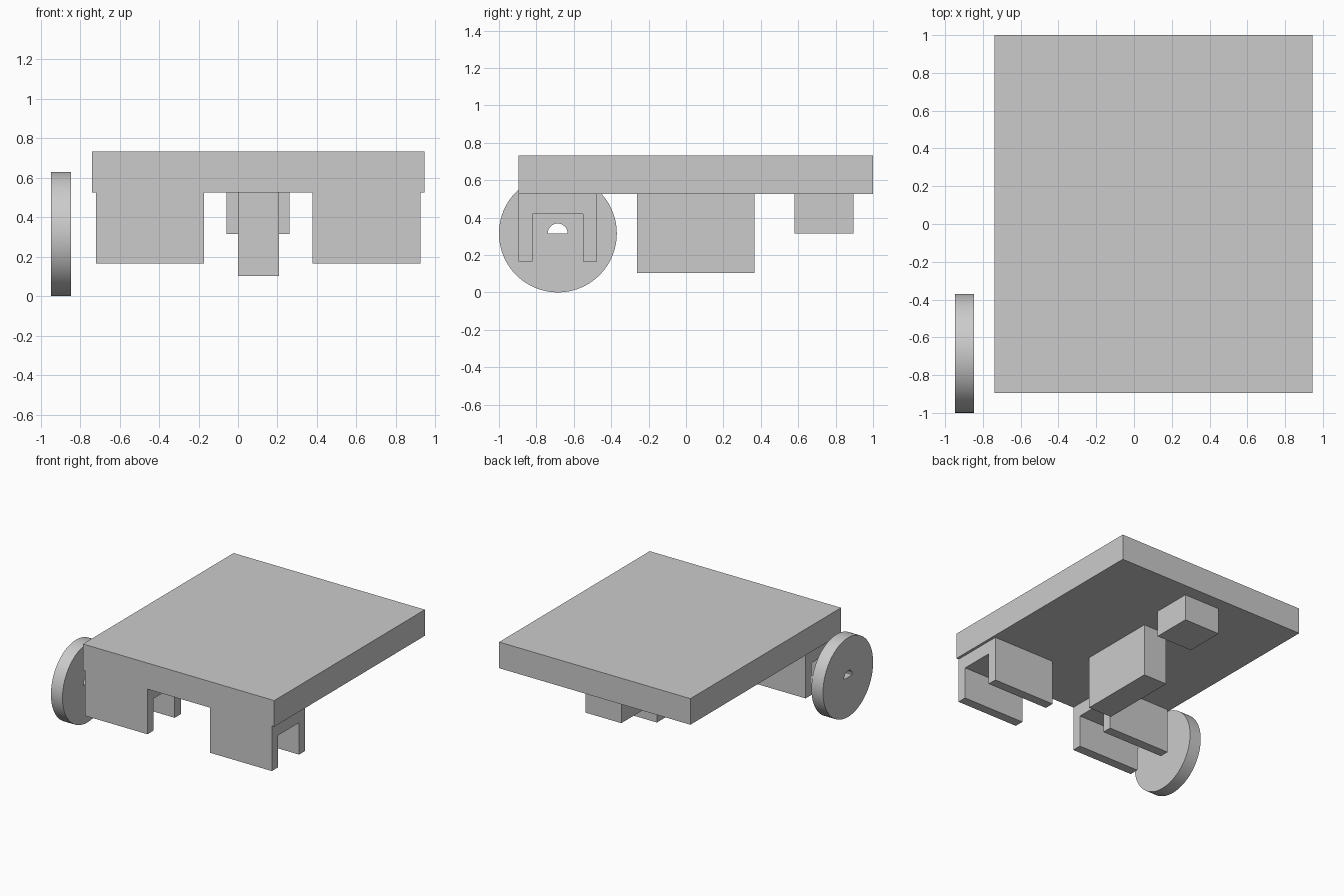
import bpy, bmesh, math

cube = bpy.data.objects.get("Cube")
if cube:
    bpy.data.objects.remove(cube, do_unlink=True)

# Single grey plastic
grey = bpy.data.materials.new("light_grey")
grey.use_nodes = True
grey.diffuse_color = (0.6, 0.6, 0.6, 1)
grey.node_tree.nodes["Principled BSDF"].inputs["Base Color"].default_value = (0.6, 0.6, 0.6, 1)


def extrude_x(name, loops, x0, x1):
    """Extrude a (y, z) outline, with optional hole outlines, from x0 to x1."""
    bm = bmesh.new()
    edges = []
    for loop in loops:
        verts = [bm.verts.new((x0, y, z)) for y, z in loop]
        edges += [bm.edges.new((a, b)) for a, b in zip(verts, verts[1:] + verts[:1])]
    bmesh.ops.triangle_fill(bm, edges=edges, use_beauty=True)
    ext = bmesh.ops.extrude_face_region(bm, geom=bm.faces[:], use_keep_orig=True)
    moved = [g for g in ext["geom"] if isinstance(g, bmesh.types.BMVert)]
    bmesh.ops.translate(bm, verts=moved, vec=(x1 - x0, 0, 0))
    bmesh.ops.recalc_face_normals(bm, faces=bm.faces[:])
    bmesh.ops.dissolve_limit(bm, angle_limit=0.001, verts=bm.verts[:], edges=bm.edges[:])
    mesh = bpy.data.meshes.new(name)
    bm.to_mesh(mesh)
    bm.free()
    mesh.materials.append(grey)
    obj = bpy.data.objects.new(name, mesh)
    bpy.context.collection.objects.link(obj)
    return obj


def box(name, x0, x1, y0, y1, z0, z1):
    return extrude_x(name, [[(y0, z0), (y1, z0), (y1, z1), (y0, z1)]], x0, x1)


def arc(cy, cz, r, sweep, count):
    return [(cy + r * math.cos(sweep * i / count), cz + r * math.sin(sweep * i / count))
            for i in range(count + 1)]


# Deck and the blocks hanging beneath it
UNDER = 0.525
box("deck", -0.739, 0.946, -0.895, 1.0, UNDER, 0.733)
box("centre_block", 0.0, 0.208, -0.263, 0.366, 0.103, UNDER)
box("rear_block", -0.057, 0.26, 0.579, 0.895, 0.315, UNDER)

# Pair of channel shaped axle brackets, open downwards
channel = [(-0.895, 0.166), (-0.82, 0.166), (-0.82, 0.42), (-0.552, 0.42),
           (-0.552, 0.166), (-0.476, 0.166), (-0.476, UNDER), (-0.895, UNDER)]
extrude_x("right_bracket", [channel], -0.72, -0.171)
extrude_x("left_bracket", [channel], 0.378, 0.925)

# Wheel with a half round shaft hole
rim = arc(-0.685, 0.315, 0.315, math.tau, 96)[:-1]
shaft_hole = arc(-0.686, 0.315, 0.053, math.pi, 24)
wheel = extrude_x("right_wheel", [rim, shaft_hole], -0.948, -0.846)
bpy.ops.object.select_all(action="DESELECT")
wheel.select_set(True)
bpy.context.view_layer.objects.active = wheel
bpy.ops.object.shade_smooth_by_angle(angle=math.radians(30))
